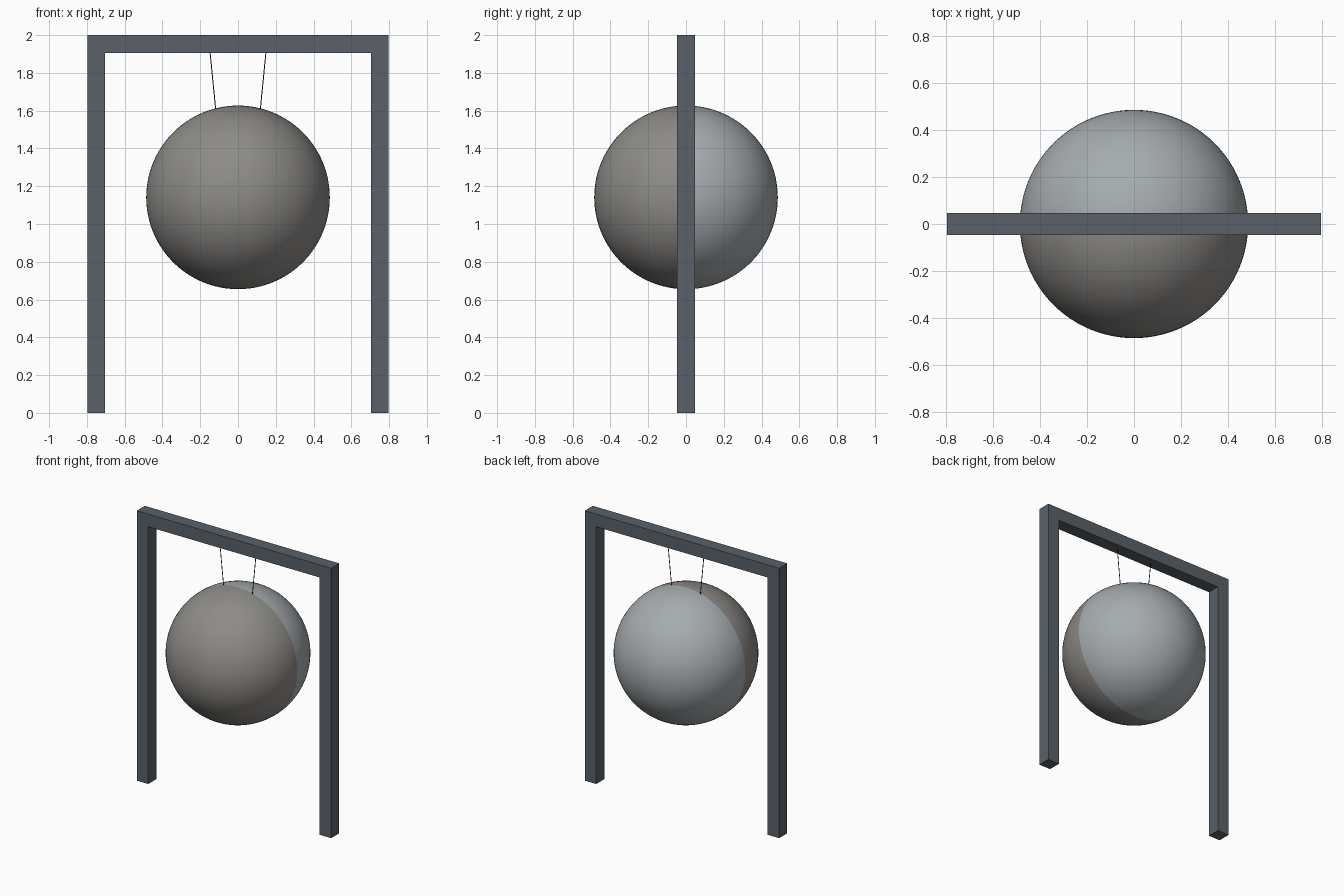
import bpy, bmesh
from math import radians
from mathutils import Vector, Matrix

if "Cube" in bpy.data.objects:
    bpy.data.objects.remove(bpy.data.objects["Cube"])

CENTRE = Vector((0, 0, 1.141))
RADIUS = 0.486


def material(name, rgb):
    mat = bpy.data.materials.new(name)
    mat.diffuse_color = (*rgb, 1)
    mat.use_nodes = True
    mat.node_tree.nodes["Principled BSDF"].inputs["Base Color"].default_value = mat.diffuse_color
    return mat


def add_object(name, bm, mat, smooth=False):
    bmesh.ops.recalc_face_normals(bm, faces=bm.faces)
    mesh = bpy.data.meshes.new(name)
    for face in bm.faces:
        face.smooth = smooth
    bm.to_mesh(mesh)
    bm.free()
    mesh.materials.append(mat)
    obj = bpy.data.objects.new(name, mesh)
    bpy.context.collection.objects.link(obj)
    return obj


steel = material("dark_steel", (0.10, 0.12, 0.14))
warm = material("warm_grey", (0.27, 0.26, 0.245))
cool = material("cool_grey", (0.38, 0.41, 0.43))
cord = material("cord_black", (0.03, 0.03, 0.03))

# Gate frame: one U-shaped profile extruded in depth
half_depth = 0.047
profile = [(-0.797, 0), (-0.703, 0), (-0.703, 1.906), (0.703, 1.906),
           (0.703, 0), (0.797, 0), (0.797, 2), (-0.797, 2)]
bm = bmesh.new()
face = bm.faces.new([bm.verts.new((x, -half_depth, z)) for x, z in profile])
extruded = bmesh.ops.extrude_face_region(bm, geom=[face])
bmesh.ops.translate(bm, vec=(0, 2 * half_depth, 0),
                    verts=[v for v in extruded["geom"] if isinstance(v, bmesh.types.BMVert)])
add_object("gate_frame", bm, steel)


# Ball: front and back half shells with their poles on the x axis
def half_shell(name, side, mat):
    bm = bmesh.new()
    bmesh.ops.create_uvsphere(
        bm, u_segments=96, v_segments=48, radius=RADIUS,
        matrix=Matrix.Translation(CENTRE) @ Matrix.Rotation(radians(90), 4, "Y"))
    bmesh.ops.bisect_plane(bm, geom=bm.verts[:] + bm.edges[:] + bm.faces[:], dist=1e-5,
                           plane_co=CENTRE, plane_no=(0, -side, 0), clear_outer=True)
    obj = add_object(name, bm, mat, smooth=True)
    # keep the shell normals pointing away from the ball centre
    poly = obj.data.polygons[0]
    if poly.normal.dot(poly.center - CENTRE) < 0:
        obj.data.flip_normals()


half_shell("ball_front_half", -1, warm)
half_shell("ball_back_half", 1, cool)

# Hanging cords, from the beam to the top of the ball
for label, s in (("left", -1), ("right", 1)):
    top, bottom = Vector((s * 0.148, 0, 1.91)), Vector((s * 0.118, 0, 1.605))
    axis = top - bottom
    bm = bmesh.new()
    bmesh.ops.create_cone(
        bm, cap_ends=True, segments=12, radius1=0.0025, radius2=0.0025, depth=axis.length,
        matrix=Matrix.Translation((top + bottom) / 2) @ axis.to_track_quat("Z", "Y").to_matrix().to_4x4())
    add_object(f"{label}_cord", bm, cord)
